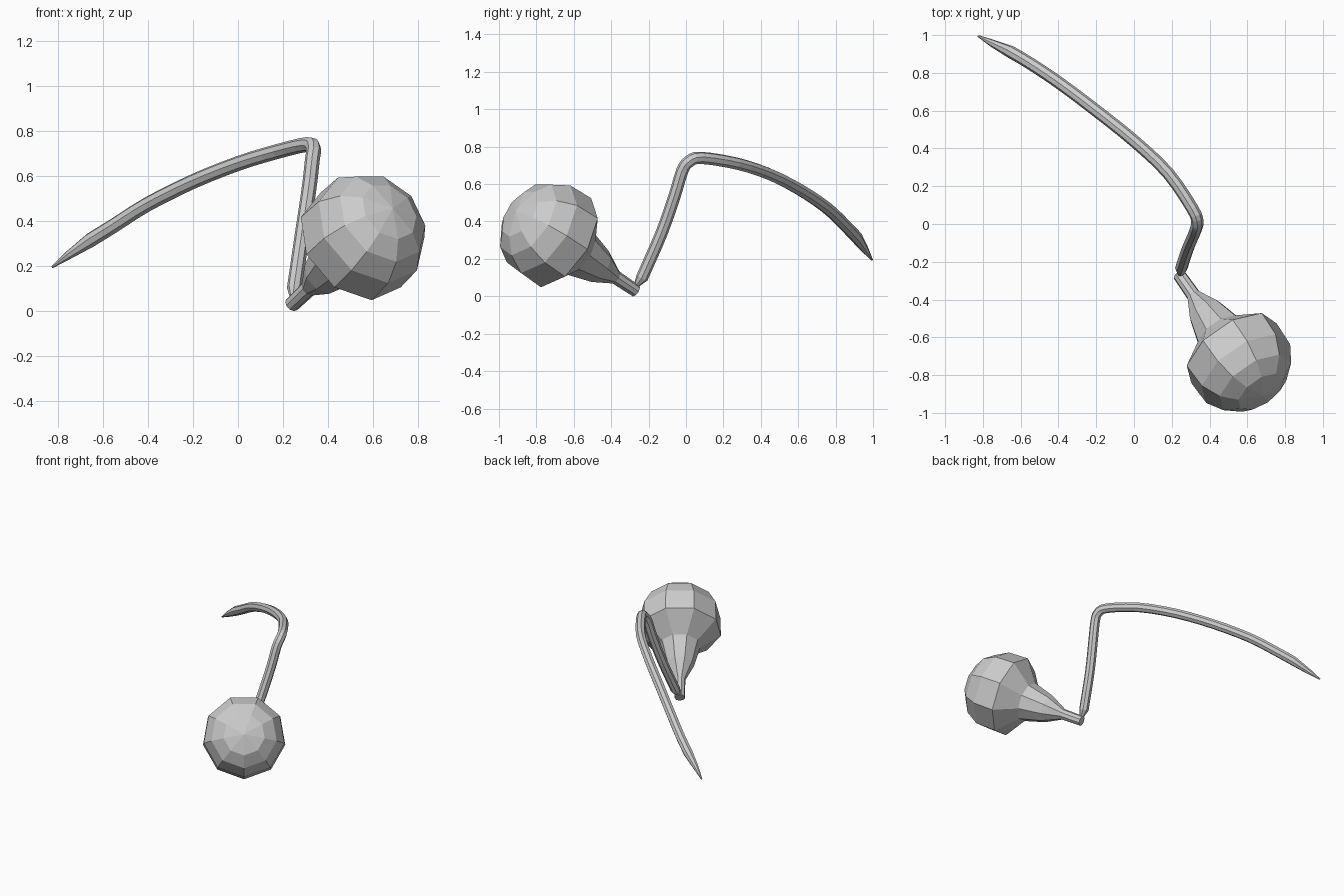
import bpy, bmesh, math
from mathutils import Vector

if "Cube" in bpy.data.objects:
    bpy.data.objects.remove(bpy.data.objects["Cube"])


def loft(name, points, radii, sides, hint):
    """Sweep a polygon along points; zero radius makes a pole, open ends get caps."""
    pts = [Vector(p) for p in points]
    bm = bmesh.new()
    rings, normal = [], Vector(hint)
    for i, (p, r) in enumerate(zip(pts, radii)):
        a, b = pts[max(i - 1, 0)], pts[min(i + 1, len(pts) - 1)]
        tangent = (p - a).normalized() + (b - p).normalized()
        tangent.normalize()
        normal = (normal - tangent * normal.dot(tangent)).normalized()
        side = tangent.cross(normal)
        if r == 0:
            rings.append([bm.verts.new(p)])
            continue
        angles = [2 * math.pi * k / sides for k in range(sides)]
        rings.append([bm.verts.new(p + r * (normal * math.cos(t) + side * math.sin(t)))
                      for t in angles])
    for lo, hi in zip(rings, rings[1:]):
        for k in range(sides):
            n = (k + 1) % sides
            if len(hi) == 1:
                bm.faces.new((lo[k], lo[n], hi[0]))
            else:
                bm.faces.new((lo[k], lo[n], hi[n], hi[k]))
    for ring in (rings[0], rings[-1]):
        if len(ring) > 1:
            bm.faces.new(ring)
    bmesh.ops.recalc_face_normals(bm, faces=bm.faces)
    mesh = bpy.data.meshes.new(name)
    bm.to_mesh(mesh)
    bm.free()
    ob = bpy.data.objects.new(name, mesh)
    bpy.context.collection.objects.link(ob)
    return ob


def catmull(p, steps):
    """Smooth a list of tuples with Catmull-Rom interpolation."""
    p = [Vector(q) for q in p]
    p = [2 * p[0] - p[1]] + p + [2 * p[-1] - p[-2]]
    out = []
    for a, b, c, d in zip(p, p[1:], p[2:], p[3:]):
        for s in range(steps):
            t = s / steps
            out.append(0.5 * (2 * b + (c - a) * t + (2 * a - 5 * b + 4 * c - d) * t ** 2
                              + (3 * b - a - 3 * c + d) * t ** 3))
    return out + [p[-2]]


# Faceted bulb with a flared neck, as (distance along axis, radius)
base = Vector((0.24, -0.27, 0.03))
axis = Vector((0.503, -0.72, 0.48)).normalized()
profile = [(0, 0.035), (0.15, 0.038), (0.275, 0.097), (0.43, 0.138), (0.55, 0.28),
           (0.70, 0.275), (0.80, 0.222), (0.86, 0.14), (0.89, 0)]
loft("bulb", [base + axis * t for t, r in profile], [r for t, r in profile], 9, (0, 0, -1))

# Bent stem: upright, tight bend, long drooping arm
path = [(0.25, -0.235, 0.10), (0.285, -0.13, 0.34), (0.315, -0.06, 0.54),
        (0.33, -0.02, 0.67), (0.335, 0.015, 0.72), (0.31, 0.08, 0.74),
        (0.18, 0.27, 0.71), (0.0, 0.44, 0.655), (-0.2, 0.60, 0.575),
        (-0.4, 0.75, 0.475), (-0.55, 0.85, 0.38), (-0.655, 0.912, 0.315)]
stem = catmull(path, 3)
# Narrow foot at the neck and pointed tip at the far end
points = [Vector((0.245, -0.265, 0.06))] + stem + [Vector((-0.75, 0.957, 0.25)),
                                                  Vector((-0.825, 0.995, 0.195))]
radii = [0.015] + [0.033] * len(stem) + [0.02, 0.005]
loft("stem", points, radii, 8, (1, 0, 0))
